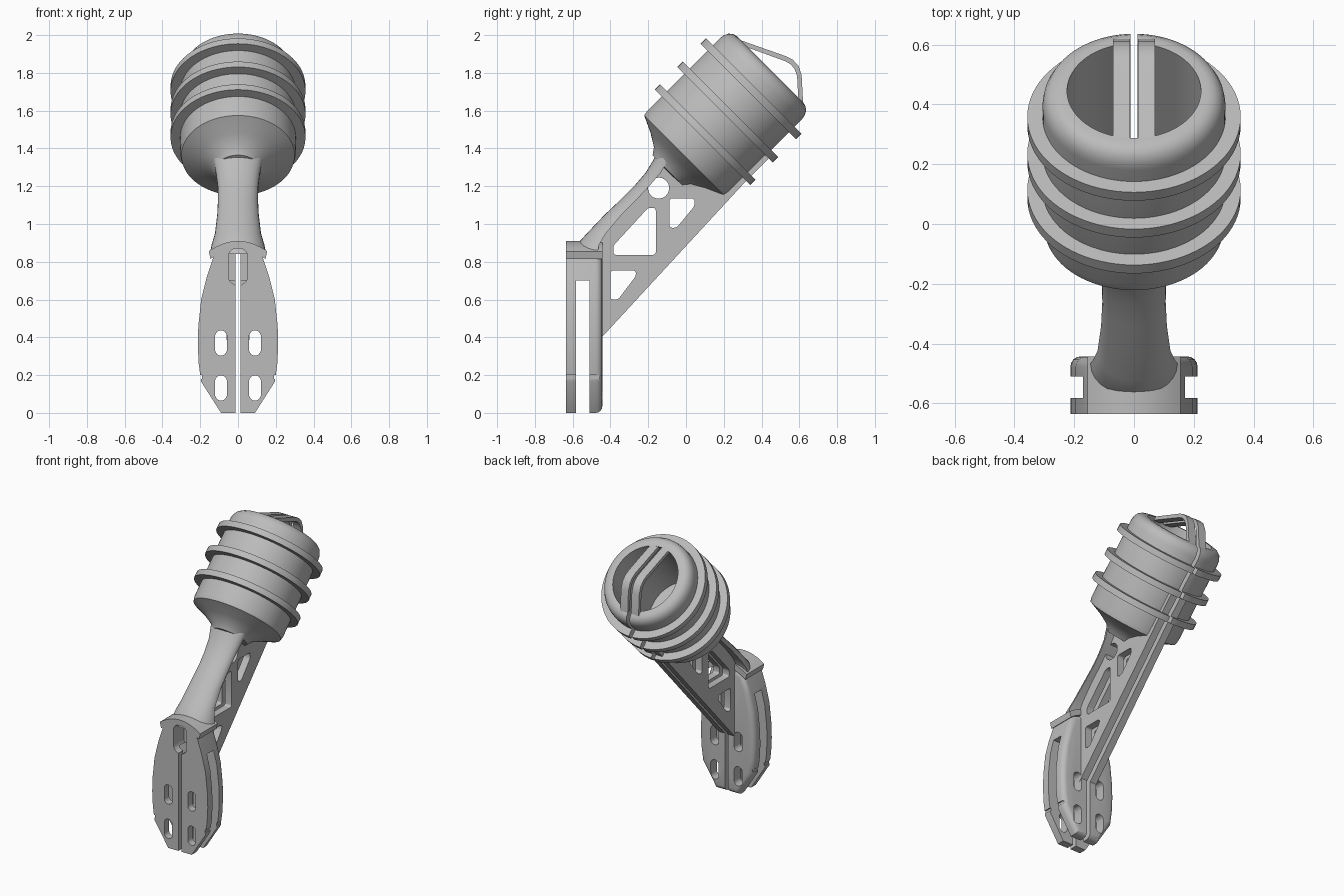
import bpy, bmesh, math
from mathutils import Vector

if "Cube" in bpy.data.objects:
    bpy.data.objects.remove(bpy.data.objects["Cube"], do_unlink=True)

grey = bpy.data.materials.new("plain_grey")
grey.use_nodes = True
COLOR = (0.5, 0.5, 0.5, 1)
grey.diffuse_color = COLOR
grey.node_tree.nodes["Principled BSDF"].inputs["Base Color"].default_value = COLOR

AXIS = Vector((0, 1, 1)).normalized()      # cup axis, leaning backwards
SIDE = Vector((0, -1, 1)).normalized()
CENTRE = SIDE * 0.97


def finish(name, bm):
    bmesh.ops.recalc_face_normals(bm, faces=bm.faces)
    mesh = bpy.data.meshes.new(name)
    bm.to_mesh(mesh)
    bm.free()
    mesh.materials.append(grey)
    ob = bpy.data.objects.new(name, mesh)
    bpy.context.collection.objects.link(ob)
    return ob


def prism(name, pts, axis, lo, hi, corner=0, back=0):
    """Extrude a (y,z) outline along x or an (x,z) outline along y."""
    bm = bmesh.new()
    place = (lambda p, d: (d, p[0], p[1])) if axis == "x" else (lambda p, d: (p[0], d, p[1]))
    rings = [[bm.verts.new(place(p, d)) for p in pts] for d in (lo, hi)]
    n = len(pts)
    for r in rings:
        bm.faces.new(r)
    sides = [bm.faces.new((rings[0][i], rings[0][(i + 1) % n], rings[1][(i + 1) % n], rings[1][i]))
             for i in range(n)]
    bmesh.ops.recalc_face_normals(bm, faces=bm.faces)
    if corner:
        edges = [bm.edges.get((rings[0][i], rings[1][i])) for i in range(n)]
        bmesh.ops.bevel(bm, geom=edges, offset=corner, segments=4, profile=0.5, affect="EDGES")
    if back:
        edges = [bm.edges.get((rings[1][i], rings[1][(i + 1) % n])) for i in range(n)]
        bmesh.ops.bevel(bm, geom=edges, offset=back, segments=4, profile=0.5, affect="EDGES")
    return finish(name, bm)


def lathe(name, profile, closed=False, steps=80):
    """Spin (radius, height) points about the cup axis."""
    bm = bmesh.new()
    rows = []
    for r, a in profile:
        count = steps if r > 0 else 1
        rows.append([bm.verts.new(CENTRE + AXIS * a + Vector((r * math.cos(t), 0, 0)) + SIDE * r * math.sin(t))
                     for t in (2 * math.pi * i / steps for i in range(count))])
    pairs = list(zip(rows, rows[1:])) + ([(rows[-1], rows[0])] if closed else [])
    for p, q in pairs:
        for i in range(steps):
            j = (i + 1) % steps
            quad = [p[i % len(p)], p[j % len(p)], q[j % len(q)], q[i % len(q)]]
            bm.faces.new(list(dict.fromkeys(quad)))
    return finish(name, bm)


def capsule(x, z, r, half):
    pts = []
    for i in range(18):
        t = 2 * math.pi * (i + 0.5) / 18
        pts.append((x + r * math.cos(t), z + r * math.sin(t) + math.copysign(half - r, math.sin(t))))
    return pts


def cut(ob, cutters):
    bpy.context.view_layer.objects.active = ob
    for c in cutters:
        m = ob.modifiers.new("cut", "BOOLEAN")
        m.operation, m.solver, m.object = "DIFFERENCE", "EXACT", c
        bpy.ops.object.modifier_apply(modifier=m.name)


def discard(cutters):
    for c in cutters:
        bpy.data.objects.remove(c, do_unlink=True)


def mirrored(half):
    return half + [(-x, z) for x, z in reversed(half) if x > 0]


# Narrow slit splitting the mounting plates, web and back of the cup
slit = prism("slit_cutter", [(-.7, -.1), (-.7, .87), (-.5, .87), (-.12, 1.2), (.05, 1.25),
                             (.5, 1.7), (1, 2.2), (1, -.1)], "x", -.012, .012)

# Cup with hollow inside, and its three ribs
cup = lathe("cup", [(0, .83), (.12, .84), (.145, .875), (.21, .915), (.3, .957), (.306, .985), (.306, 1.53),
                    (.302, 1.555), (.29, 1.58), (.27, 1.595), (.25, 1.6), (.224, 1.6),
                    (.224, 1.04), (0, 1.04)])
ribs = [lathe(f"rib_{i + 1}", [(.29, a - .02), (.357, a - .02), (.357, a + .02), (.29, a + .02)], True)
        for i, a in enumerate((1.113, 1.283, 1.457))]

# Web between mount and cup, with rail up the cup's back
web = prism("support_web", [(-.46, .385), (.31, 1.219), (.436, 1.345), (.396, 1.386), (.19, 1.18), (0, 1.28),
                            (-.1, 1.36), (-.15, 1.33), (-.24, 1.2), (-.4, 1.04), (-.46, .95), (-.5, .86),
                            (-.46, .8)], "x", -.062, .062)
holes = [prism("hole_cutter", p, "x", -.2, .2, corner=.014) for p in (
    [(-.2, 1.086), (-.16, 1.086), (-.16, .837), (-.385, .837), (-.385, .885)],
    [(-.087, 1.135), (.045, 1.135), (.045, 1.095), (-.05, .98), (-.087, .98)],
    [(-.4, .753), (-.265, .753), (-.265, .725), (-.36, .6), (-.4, .6)])]
holes.append(prism("hole_cutter", capsule(-.145, 1.19, .056, .056), "x", -.2, .2))
cut(web, holes)
discard(holes)

# Leaf-shaped mounting plates, joined at the top
leaf = mirrored([(.09, 0), (.195, .165), (.208, .26), (.213, .36), (.21, .46), (.195, .6),
                 (.165, .72), (.125, .84), (0, .885)])
mount = prism("mounting_plates", leaf, "y", -.635, -.443, back=.035)
cutters = [prism("gap_cutter", [(-.583, -.1), (-.51, -.1), (-.51, .7), (-.583, .7)], "x", -.4, .4),
           prism("pocket_cutter", capsule(0, .775, .052, .1), "y", -.7, -.52)]
for s in (-1, 1):
    for z in (.37, .132):
        cutters.append(prism("slot_cutter", capsule(s * .09, z, .031, .067), "y", -.8, -.3))
    cutters.append(prism("groove_cutter", [(s * .191, .18), (s * .191, .2), (s * .3, .2), (s * .3, .18)],
                         "y", -.8, -.3))
cut(mount, cutters)
discard(cutters)

# Arched collar over the plates
arc = [i / 8 for i in range(-8, 9)]
collar = prism("collar", [(.155 * t, .91 - .055 * t * t) for t in arc]
               + [(.145 * t, .87 - .055 * t * t) for t in reversed(arc)], "y", -.635, -.443)

# Curved neck: rounded front, flat back, flaring at both ends
bm = bmesh.new()
loops = []
for z, front, width, depth in ((.84, -.6, .15, .13), (.89, -.58, .14, .12), (.95, -.525, .122, .1),
                               (1.05, -.43, .11, .09), (1.13, -.345, .106, .085), (1.2, -.275, .108, .08),
                               (1.27, -.215, .117, .08), (1.33, -.178, .13, .08), (1.4, -.14, .15, .09)):
    loops.append([bm.verts.new((width * math.cos(t), front + depth * (1 - math.sin(t)), z))
                  for t in (math.pi * i / 14 for i in range(15))])
for p, q in zip(loops, loops[1:]):
    for i in range(15):
        j = (i + 1) % 15
        bm.faces.new((p[i], p[j], q[j], q[i]))
bm.faces.new(loops[0])
bm.faces.new(loops[-1])
neck = finish("neck", bm)

# Twin bent guard bars across the cup's mouth
guard = [(.24, 1.99), (.53, 1.888), (.565, 1.87), (.595, 1.838), (.612, 1.79), (.622, 1.6),
         (.598, 1.6), (.588, 1.785), (.575, 1.82), (.555, 1.845), (.525, 1.862), (.27, 1.955)]
bars = [prism(f"{side}_guard_bar", guard, "x", min(s * .013, s * .07), max(s * .013, s * .07))
        for side, s in (("left", 1), ("right", -1))]

for part in [cup, web, mount] + ribs:
    cut(part, [slit])
discard([slit])

# Smooth curved faces, keep hard edges
bpy.ops.object.select_all(action="DESELECT")
for ob in [cup, web, mount, collar, neck] + ribs + bars:
    ob.select_set(True)
    bpy.context.view_layer.objects.active = ob
bpy.ops.object.shade_smooth_by_angle(angle=math.radians(30))
